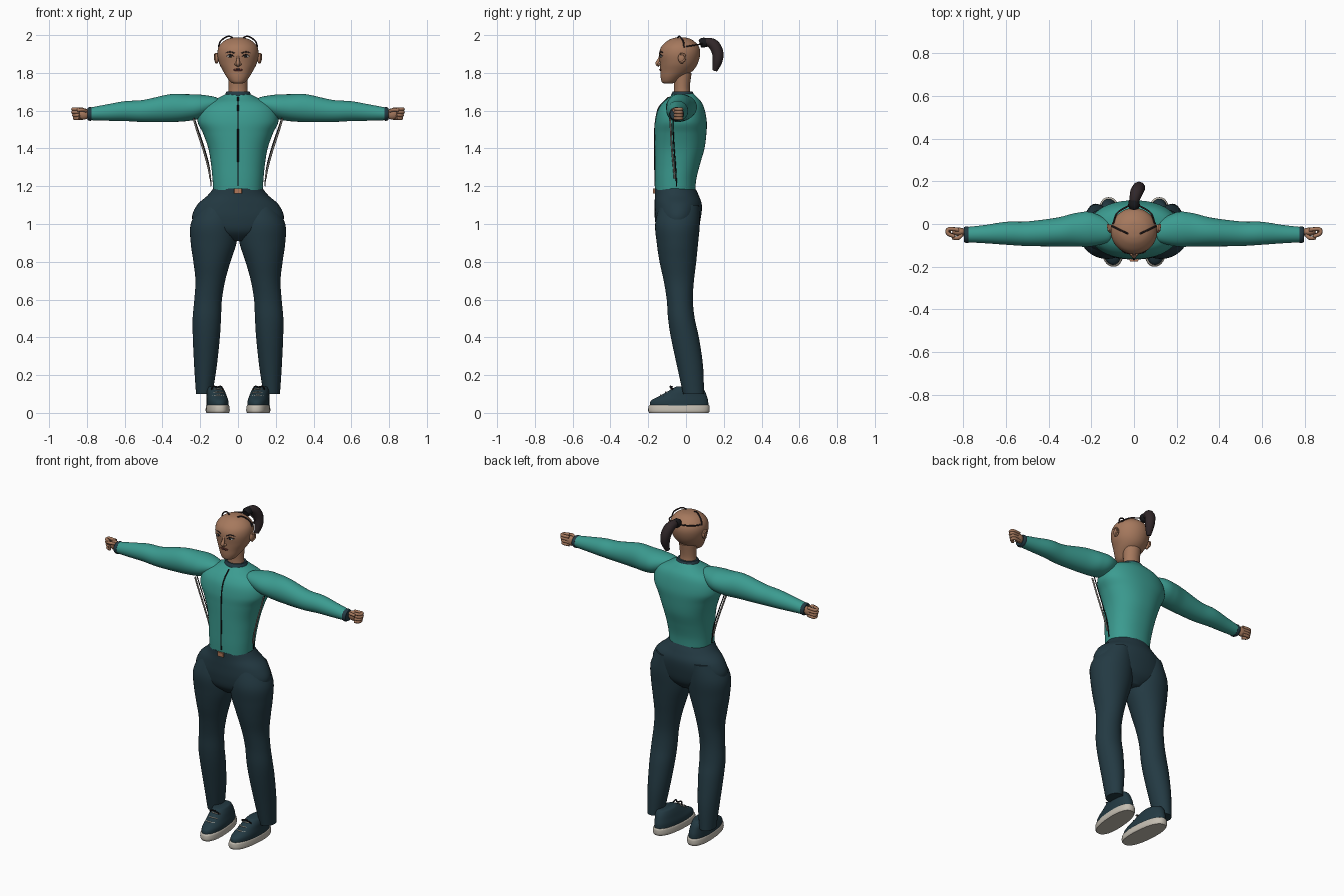
import bpy, bmesh, math
from mathutils import Vector

cube = bpy.data.objects.get("Cube")
if cube:
    bpy.data.objects.remove(cube, do_unlink=True)


def material(name, rgb):
    mat = bpy.data.materials.new(name)
    mat.use_nodes = True
    mat.diffuse_color = (*rgb, 1)
    mat.node_tree.nodes["Principled BSDF"].inputs["Base Color"].default_value = (*rgb, 1)
    return mat


TEAL = material("teal fabric", (.044, .33, .28))
NAVY = material("navy fabric", (.017, .042, .056))
SKIN = material("skin", (.38, .19, .11))
HAIR = material("dark hair", (.03, .02, .022))
SOLE = material("pale rubber", (.55, .51, .44))
BLACK = material("black trim", (.01, .01, .012))
LIPS = material("lips", (.12, .03, .025))
BUCKLE = material("copper buckle", (.45, .19, .1))
WHITE = material("eye white", (.6, .58, .55))
PIPING = material("grey piping", (.3, .27, .24))


def finish(name, mesh, mats, mirror=False):
    obj = bpy.data.objects.new(name, mesh)
    bpy.context.collection.objects.link(obj)
    mesh.materials.clear()
    for mat in mats:
        mesh.materials.append(mat)
    bpy.ops.object.select_all(action="DESELECT")
    obj.select_set(True)
    bpy.context.view_layer.objects.active = obj
    bpy.ops.object.shade_smooth_by_angle(angle=math.radians(50))
    if mirror:
        obj.modifiers.new("Mirror", "MIRROR").use_mirror_merge = False
    return obj


def spline(rows, steps):
    """Catmull-Rom interpolation of measurement rows."""
    rows = [Vector(r) for r in rows]
    padded = [rows[0]] + rows + [rows[-1]]
    out = []
    for a, b, c, d in zip(padded, padded[1:], padded[2:], padded[3:]):
        for i in range(steps):
            t = i / steps
            out.append(b + (c - a) * t / 2 + (a * 2 - b * 5 + c * 4 - d) * t * t / 2
                       + (b * 3 - a - c * 3 + d) * t ** 3 / 2)
    return out + [rows[-1]]


def loft(name, rows, mats, axis="z", rule=None, mirror=False, power=2, steps=6, shear=0, seg=40):
    """Skin sections given as (station, low u, high u, low v, high v)."""
    bm = bmesh.new()
    rings = []
    for s, u0, u1, v0, v1 in spline(rows, steps):
        ring = []
        for k in range(seg):
            a = math.tau * k / seg
            c, d = math.cos(a), math.sin(a)
            u = (u0 + u1) / 2 + (u1 - u0) / 2 * math.copysign(abs(c) ** (2 / power), c)
            v = (v0 + v1) / 2 + (v1 - v0) / 2 * math.copysign(abs(d) ** (2 / power), d)
            ring.append(bm.verts.new((u + shear * v, v, s) if axis == "z" else (s, u, v)))
        rings.append(ring)
    for low, high in zip(rings, rings[1:]):
        for k in range(seg):
            n = (k + 1) % seg
            bm.faces.new((low[k], low[n], high[n], high[k]))
    bm.faces.new(rings[0])
    bm.faces.new(rings[-1])
    bmesh.ops.recalc_face_normals(bm, faces=bm.faces)
    if rule:
        for face in bm.faces:
            face.material_index = int(rule(face.calc_center_median()))
    mesh = bpy.data.meshes.new(name)
    bm.to_mesh(mesh)
    bm.free()
    return finish(name, mesh, mats, mirror)


def body_loft(name, rows, mats, **options):
    """Loft symmetric about x from (z, half width, front, back)."""
    return loft(name, [(z, -w, w, f, b) for z, w, f, b in rows], mats, **options)


def tube(name, points, radius, mat, mirror=False, radii=None):
    curve = bpy.data.curves.new(name, "CURVE")
    curve.dimensions = "3D"
    curve.bevel_depth = radius
    curve.bevel_resolution = 3
    curve.use_fill_caps = True
    dense = spline([(*p, r) for p, r in zip(points, radii or [1] * len(points))], 5)
    line = curve.splines.new("POLY")
    line.points.add(len(dense) - 1)
    for point, p in zip(line.points, dense):
        point.co = (p[0], p[1], p[2], 1)
        point.radius = p[3]
    temp = bpy.data.objects.new(name + " path", curve)
    mesh = bpy.data.meshes.new_from_object(temp)
    bpy.data.objects.remove(temp)
    return finish(name, mesh, [mat], mirror)


def ball(name, centre, size, mat, mirror=False):
    bm = bmesh.new()
    bmesh.ops.create_uvsphere(bm, u_segments=20, v_segments=12, radius=1)
    for v in bm.verts:
        v.co = Vector(centre) + v.co * Vector(size)
    mesh = bpy.data.meshes.new(name)
    bm.to_mesh(mesh)
    bm.free()
    return finish(name, mesh, [mat], mirror)


# Jacket body with dark underarm panels
def underarm(c):
    return abs(c.x) > .143 and 1.4 < c.z < 1.6 and -.115 < c.y < .063


body_loft("jacket_body", [
    (1.17, .13, -.163, .048), (1.24, .135, -.165, .055), (1.32, .143, -.165, .075),
    (1.4, .157, -.165, .098), (1.48, .185, -.165, .108), (1.54, .213, -.163, .11),
    (1.6, .205, -.15, .1), (1.64, .17, -.125, .085), (1.67, .1, -.09, .06),
    (1.69, .06, -.07, .04)], [TEAL, NAVY], rule=underarm, power=2.2, seg=64, steps=8)
body_loft("collar", [(1.67, .068, -.078, .042), (1.685, .068, -.078, .042),
                     (1.702, .06, -.07, .034)], [NAVY])
tube("zipper", [(0, -.163, 1.2), (0, -.165, 1.35), (0, -.165, 1.5), (0, -.15, 1.6),
                (0, -.124, 1.64), (0, -.09, 1.672)], .004, BLACK)
tube("side_piping", [(.235, -.085, 1.56), (.215, -.08, 1.49), (.185, -.075, 1.4),
                     (.157, -.065, 1.3), (.146, -.06, 1.24)], .005, PIPING, True)
tube("side_piping_edge", [(.232, -.07, 1.56), (.208, -.068, 1.49), (.178, -.063, 1.4),
                          (.152, -.055, 1.3), (.142, -.05, 1.2)], .003, BLACK, True)

# Sleeves, dark on the underside
loft("sleeves", [
    (.1, -.06, -.02, 1.62, 1.655), (.12, -.085, .015, 1.605, 1.672),
    (.2, -.105, .055, 1.56, 1.685), (.27, -.106, .052, 1.545, 1.687),
    (.36, -.105, .03, 1.54, 1.687), (.5, -.103, .012, 1.54, 1.657),
    (.6, -.097, .01, 1.545, 1.65), (.7, -.09, -.005, 1.547, 1.632),
    (.79, -.085, -.015, 1.55, 1.615)], [TEAL, NAVY], axis="x", mirror=True, steps=8, seg=48,
    rule=lambda c: c.x > .2 and c.z < 1.565 + .05 * c.x)
loft("cuffs", [(.775, -.088, -.012, 1.547, 1.618), (.785, -.089, -.011, 1.546, 1.619),
               (.797, -.084, -.016, 1.551, 1.614)], [NAVY], axis="x", mirror=True)

# Fists
ball("palms", (.818, -.037, 1.583), (.034, .02, .03), SKIN, True)
for i, finger in enumerate(("little", "ring", "middle", "index")):
    z = 1.56 + .016 * i
    tip = .86 + .004 * min(i, 2)
    tube(finger + "_fingers", [(.82, -.027, z), (tip, -.024, z), (tip + .003, -.045, z),
                               (.84, -.058, z)], .009, SKIN, True)
tube("thumbs", [(.805, -.05, 1.598), (.825, -.066, 1.605), (.85, -.064, 1.602)], .009, SKIN, True)

# Trousers
body_loft("trouser_hips", [
    (.91, .06, -.1, .02), (.96, .2, -.15, .06), (1.03, .243, -.165, .078),
    (1.1, .217, -.166, .084), (1.15, .162, -.165, .068), (1.187, .132, -.166, .05)], [NAVY])
loft("trouser_legs", [
    (1.1, .02, .2, -.14, .07), (1, .0, .25, -.163, .073), (.9, .008, .25, -.155, .064),
    (.8, .04, .236, -.14, .054), (.7, .068, .225, -.118, .042), (.6, .085, .231, -.102, .036),
    (.5, .09, .24, -.095, .046), (.4, .096, .239, -.08, .068), (.25, .112, .232, -.048, .09),
    (.1, .135, .222, -.015, .095)], [NAVY], mirror=True)
body_loft("belt_buckle", [(1.162, .02, -.175, -.155), (1.187, .02, -.175, -.155)],
          [BUCKLE], power=8)

# Trainers
loft("shoe_soles", [(0, .052, .168, -.195, .12), (.012, .048, .172, -.2, .125),
                    (.035, .05, .17, -.198, .125), (.042, .054, .166, -.19, .12)],
     [SOLE], mirror=True, power=2.4, shear=.07)
loft("shoe_uppers", [(.038, .054, .168, -.192, .118), (.065, .055, .168, -.185, .117),
                     (.09, .062, .166, -.14, .11), (.115, .07, .165, -.095, .1),
                     (.135, .08, .16, -.06, .085), (.14, .09, .15, -.05, .07)],
     [NAVY], mirror=True, power=2.2, shear=.07)
for i in range(3):
    y, z = -.135 + .027 * i, .094 + .017 * i
    tube("laces_%d" % (i + 1), [(.075, y + .015, z - .006), (.105, y, z),
                                (.135, y + .015, z - .006)], .003, SOLE, True)
tube("lace_bows", [(.08, -.07, .125), (.09, -.085, .14), (.11, -.072, .137),
                   (.13, -.085, .14), (.14, -.07, .125)], .004, BLACK, True)

# Head and neck
body_loft("neck", [(1.66, .055, -.068, .03), (1.72, .049, -.063, .02),
                   (1.8, .052, -.07, .03)], [SKIN])
body_loft("head", [
    (1.743, .015, -.11, -.085), (1.75, .037, -.127, -.05), (1.775, .058, -.134, -.015),
    (1.81, .079, -.136, .035), (1.85, .099, -.138, .062), (1.9, .109, -.142, .075),
    (1.94, .101, -.13, .068), (1.97, .073, -.098, .04), (1.984, .04, -.068, .012),
    (1.988, .01, -.04, -.02)], [SKIN])
ball("ears", (.112, -.022, 1.878), (.011, .02, .028), SKIN, True)
tube("ear_rims", [(.116, -.03, 1.855), (.121, -.006, 1.87), (.122, -.008, 1.895),
                  (.118, -.032, 1.9)], .005, SKIN, True)
tube("nose", [(0, -.137, 1.893), (0, -.143, 1.87), (0, -.152, 1.85), (0, -.14, 1.838)],
     .01, SKIN, radii=[.5, .8, 1.1, .8])
ball("nostrils", (.01, -.142, 1.846), (.009, .009, .007), SKIN, True)
ball("eyes", (.04, -.131, 1.888), (.017, .005, .007), WHITE, True)
ball("irises", (.04, -.135, 1.888), (.007, .003, .007), BLACK, True)
tube("eyelids", [(.02, -.138, 1.887), (.04, -.135, 1.897), (.06, -.122, 1.889)],
     .0025, BLACK, True)
tube("eyebrows", [(.018, -.14, 1.904), (.042, -.132, 1.912), (.066, -.116, 1.904)],
     .003, HAIR, True)
ball("lips", (0, -.134, 1.816), (.025, .006, .007), LIPS)
tube("mouth_line", [(-.026, -.131, 1.816), (0, -.14, 1.817), (.026, -.131, 1.816)], .0018, BLACK)

# Loose hair strands and ponytail
tube("front_strands", [(.103, -.01, 1.935), (.092, -.015, 1.968), (.055, -.033, 1.993),
                       (.028, -.045, 1.987)], .004, HAIR, True)
tube("back_strands", [(.097, .0, 1.94), (.08, .05, 1.948), (.035, .08, 1.952),
                      (.01, .09, 1.957)], .004, HAIR, True)
tube("hair_tie", [(0, .073, 1.955), (0, .09, 1.96), (0, .112, 1.962)], .027, BLACK,
     radii=[.8, 1, .9])
tube("ponytail", [(0, .08, 1.957), (.003, .115, 1.963), (.012, .148, 1.947),
                  (.022, .168, 1.905), (.025, .166, 1.86), (.02, .152, 1.812)], .03, HAIR,
     radii=[.6, .8, 1, 1, .85, .45])
